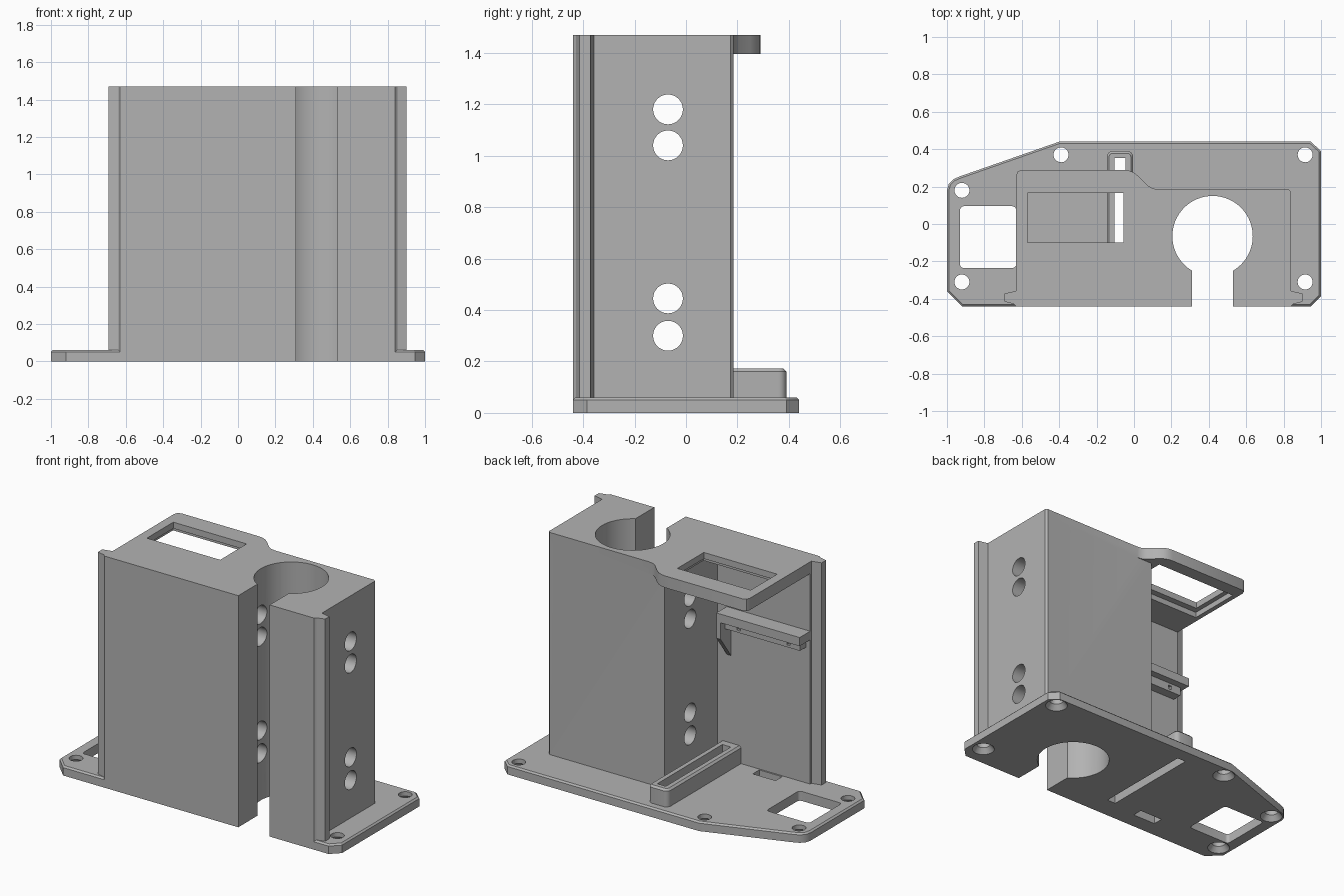
import bpy, bmesh, math
from mathutils import Matrix

cube = bpy.data.objects.get("Cube")
if cube:
    bpy.data.objects.remove(cube, do_unlink=True)

grey = bpy.data.materials.new("matte grey")
grey.use_nodes = True
COLOUR = (0.45, 0.45, 0.45, 1)
grey.diffuse_color = COLOUR
grey.node_tree.nodes["Principled BSDF"].inputs["Base Color"].default_value = COLOUR


def finish(name, bm):
    bmesh.ops.recalc_face_normals(bm, faces=bm.faces)
    me = bpy.data.meshes.new(name)
    bm.to_mesh(me)
    bm.free()
    me.materials.append(grey)
    ob = bpy.data.objects.new(name, me)
    bpy.context.collection.objects.link(ob)
    return ob


def prism(name, outline, z0, z1, chamfer=0):
    """Extrude an outline upward, optionally chamfering its top rim."""
    bm = bmesh.new()
    face = bm.faces.new([bm.verts.new((x, y, z0)) for x, y in outline])
    up = bmesh.ops.extrude_face_region(bm, geom=[face])["geom"]
    for v in up:
        if isinstance(v, bmesh.types.BMVert):
            v.co.z = z1
    if chamfer:
        rim = [e for e in bm.edges if all(abs(v.co.z - z1) < 1e-5 for v in e.verts)]
        bmesh.ops.bevel(bm, geom=rim, offset=chamfer, segments=1, affect='EDGES')
    return finish(name, bm)


def rect(x0, x1, y0, y1, r=0, steps=5):
    """Rectangle outline with optional rounded corners."""
    if not r:
        return [(x0, y0), (x1, y0), (x1, y1), (x0, y1)]
    pts = []
    corners = [(x1 - r, y1 - r), (x0 + r, y1 - r), (x0 + r, y0 + r), (x1 - r, y0 + r)]
    for q, (cx, cy) in enumerate(corners):
        for i in range(steps + 1):
            a = math.pi / 2 * (q + i / steps)
            pts.append((cx + r * math.cos(a), cy + r * math.sin(a)))
    return pts


def cone(name, r0, r1, depth, centre, axis='Z', sides=32):
    bm = bmesh.new()
    turn = Matrix.Rotation(math.pi / 2, 4, 'Y') if axis == 'X' else Matrix()
    bmesh.ops.create_cone(bm, cap_ends=True, segments=sides, radius1=r0, radius2=r1,
                          depth=depth, matrix=Matrix.Translation(centre) @ turn)
    return finish(name, bm)


def combine(target, tool, operation):
    """Apply a boolean and discard the tool."""
    tool.hide_render = True
    bpy.context.view_layer.objects.active = target
    mod = target.modifiers.new("combine", 'BOOLEAN')
    mod.operation, mod.solver, mod.object = operation, 'EXACT', tool
    bpy.ops.object.modifier_apply(modifier=mod.name)
    bpy.data.objects.remove(tool, do_unlink=True)


def cut(target, tool):
    combine(target, tool, 'DIFFERENCE')


FRONT, BACK, TOP = -0.44, 0.185, 1.47
LEFT, RIGHT = 0.84, -0.63
BASE_TOP = 0.06

# Base plate with clipped corners
housing = prism("housing", [
    (-0.92, FRONT), (0.945, FRONT), (1, -0.385), (1, 0.39), (0.945, 0.44), (-0.4, 0.44),
    (-0.93, 0.255), (-0.965, 0.24), (-0.99, 0.215), (-1, 0.18), (-1, -0.36)], 0, BASE_TOP, 0.01)

# Tall solid block with a thin front wall running to the right
tower = prism("tower", [
    (RIGHT, FRONT), (LEFT, FRONT), (LEFT, BACK - 0.012), (LEFT - 0.012, BACK),
    (0.02, BACK), (0.02, -0.345), (RIGHT, -0.345)], 0, 1.43)

# Overhanging top plate with a curved step in its back edge
top_plate = prism("top_plate", [
    (RIGHT, FRONT), (LEFT, FRONT), (LEFT, BACK - 0.012), (LEFT - 0.012, BACK),
    (0.13, BACK), (0.1, 0.19), (0.075, 0.205), (0.03, 0.25), (0, 0.275), (-0.03, 0.287),
    (-0.06, 0.29), (RIGHT + 0.03, 0.29), (RIGHT + 0.009, 0.281), (RIGHT, 0.26)], 1.395, TOP)

# Raised collar around the floor slot
collar = prism("collar", rect(-0.145, -0.005, -0.39, 0.39, 0.03), 0.02, 0.172, 0.012)
for part in (tower, top_plate, collar):
    combine(housing, part, 'UNION')

# Tapered guide rails on both ends of the front wall
RAIL = [(-0.03, FRONT), (0, FRONT), (0.012, -0.428), (0.062, -0.415),
        (0.062, -0.372), (0, -0.358), (-0.03, -0.358)]
for edge, side in ((LEFT, 1), (RIGHT, -1)):
    rail = prism("rail", [(edge + side * dx, y) for dx, y in RAIL], 0.03, TOP)
    combine(housing, rail, 'UNION')

# Cylindrical bore, open to the front
cut(housing, cone("bore", 0.215, 0.215, 2, (0.42, -0.065, 0.75), sides=64))
cut(housing, prism("bore_gap", rect(0.31, 0.53, -0.6, -0.1), -0.1, 1.6))

# Cross holes through the tower
for z in (0.30, 0.445, 1.04, 1.18):
    cut(housing, cone("cross_hole", 0.058, 0.058, 1.4, (0.5, -0.07, z), 'X'))

# Top window with a wider rebate beneath
cut(housing, prism("window", rect(-0.57, -0.055, -0.10, 0.165), 1.3, 1.6))
cut(housing, prism("rebate", rect(-0.60, -0.025, -0.14, 0.205), 1.3, 1.43))

# Floor openings
cut(housing, prism("floor_window", rect(-0.93, -0.63, -0.235, 0.095, 0.02), -0.1, 0.2))
cut(housing, prism("floor_slot", rect(-0.105, -0.045, -0.3, 0.352), -0.1, 0.3))
cut(housing, prism("small_slot", rect(-0.44, -0.28, -0.335, -0.27), -0.1, 0.2))

# Screw holes, countersunk from below
for x, y in ((-0.92, 0.18), (-0.92, -0.31), (-0.39, 0.37), (0.915, 0.37), (0.915, -0.31)):
    cut(housing, cone("screw_hole", 0.04, 0.04, 0.4, (x, y, 0)))
    cut(housing, cone("countersink", 0.078, 0.038, 0.05, (x, y, 0.01)))

# Ledge on the inner face of the front wall
shelf = prism("shelf", rect(RIGHT, -0.06, -0.35, -0.24), 0.975, 1.03)
shelf_lip = prism("shelf_lip", rect(RIGHT + 0.03, -0.06, -0.35, -0.285), 0.92, 0.975)
for x in (-0.52, -0.17):
    cut(shelf_lip, prism("lip_notch", rect(x - 0.012, x + 0.012, -0.3, -0.2), 0.935, 0.96))

# Triangular brace under the inner end of the ledge
brace = prism("brace", [(-0.35, 1.03), (-0.24, 1.03), (-0.24, 0.87), (-0.35, 0.72)], -0.075, -0.045)
for v in brace.data.vertices:
    y, z, x = v.co
    v.co = (x, y, z)

for ob in (housing, shelf, shelf_lip, brace):
    bpy.ops.object.select_all(action='DESELECT')
    ob.select_set(True)
    bpy.context.view_layer.objects.active = ob
    bpy.ops.object.shade_smooth_by_angle(angle=math.radians(30))
